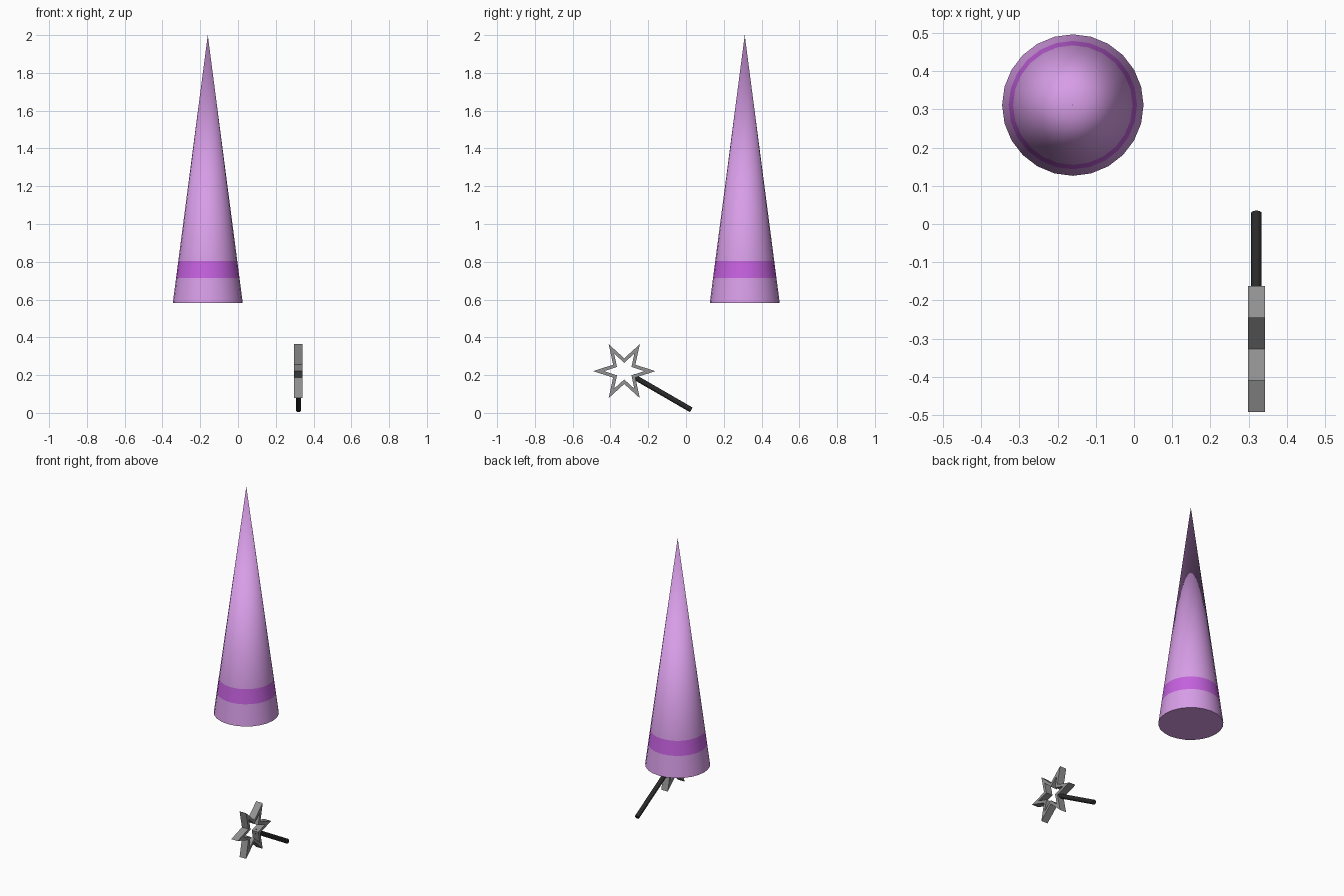
import bpy, bmesh, math
from mathutils import Vector

if "Cube" in bpy.data.objects:
    bpy.data.objects.remove(bpy.data.objects["Cube"])


def material(name, rgb):
    m = bpy.data.materials.new(name)
    m.diffuse_color = (*[(c / 255) ** 2.2 for c in rgb], 1)
    m.use_nodes = True
    m.node_tree.nodes["Principled BSDF"].inputs["Base Color"].default_value = m.diffuse_color
    return m


LILAC = material("lilac", (216, 157, 232))
ORCHID = material("orchid", (196, 97, 222))
GREY = material("grey", (145, 145, 145))
BLACK = material("black", (45, 45, 45))


def finish(bm, name, mats, smooth=None):
    bmesh.ops.recalc_face_normals(bm, faces=bm.faces)
    me = bpy.data.meshes.new(name)
    bm.to_mesh(me)
    bm.free()
    for m in mats:
        me.materials.append(m)
    ob = bpy.data.objects.new(name, me)
    bpy.context.collection.objects.link(ob)
    if smooth:
        bpy.context.view_layer.objects.active = ob
        ob.select_set(True)
        bpy.ops.object.shade_smooth_by_angle(angle=math.radians(smooth))
        ob.select_set(False)
    return ob


# Pointed hat: a cone cut at two heights, with the slice between coloured as a band
BASE, TIP, RADIUS = 0.583, 2.0, 0.185
BAND = (0.714, 0.803)
bm = bmesh.new()
bmesh.ops.create_cone(bm, cap_ends=True, segments=24, radius1=RADIUS, radius2=0,
                      depth=TIP - BASE)
bmesh.ops.remove_doubles(bm, verts=bm.verts, dist=1e-5)
bmesh.ops.translate(bm, verts=bm.verts, vec=(-0.16, 0.311, (BASE + TIP) / 2))
for z in BAND:
    bmesh.ops.bisect_plane(bm, geom=bm.verts[:] + bm.edges[:] + bm.faces[:],
                           plane_co=(0, 0, z), plane_no=(0, 0, 1))
for f in bm.faces:
    f.material_index = int(BAND[0] < f.calc_center_median().z < BAND[1])
finish(bm, "pointed_hat", [LILAC, ORCHID], 40)

# Wand star: open six-pointed frame, extruded along x
CENTRE = Vector((0.32, -0.327, 0.221))


def star_loop(bm, x, scale):
    pts = []
    for i in range(12):
        r = (0.068 if i % 2 else 0.165) * scale
        a = math.radians(30 * i)
        pts.append(bm.verts.new(CENTRE + Vector((x, r * math.cos(a), r * math.sin(a)))))
    return pts


bm = bmesh.new()
loops = [star_loop(bm, x, s) for x, s in
         ((-0.0225, 1), (0.0225, 1), (0.0225, 0.65), (-0.0225, 0.65))]
for k in range(4):
    a, b = loops[k], loops[(k + 1) % 4]
    for i in range(12):
        j = (i + 1) % 12
        bm.faces.new((a[i], a[j], b[j], b[i]))
finish(bm, "wand_star", [GREY])

# Wand handle: thin rod running down at 30 degrees from the star
direction = Vector((0, math.cos(math.radians(30)), -math.sin(math.radians(30))))
START, END = 0.055, 0.41
bm = bmesh.new()
bmesh.ops.create_cone(bm, cap_ends=True, segments=16, radius1=0.014, radius2=0.014,
                      depth=END - START)
rot = direction.to_track_quat('Z', 'Y').to_matrix()
bmesh.ops.rotate(bm, verts=bm.verts, matrix=rot)
bmesh.ops.translate(bm, verts=bm.verts, vec=CENTRE + direction * (START + END) / 2)
finish(bm, "wand_handle", [BLACK], 40)
